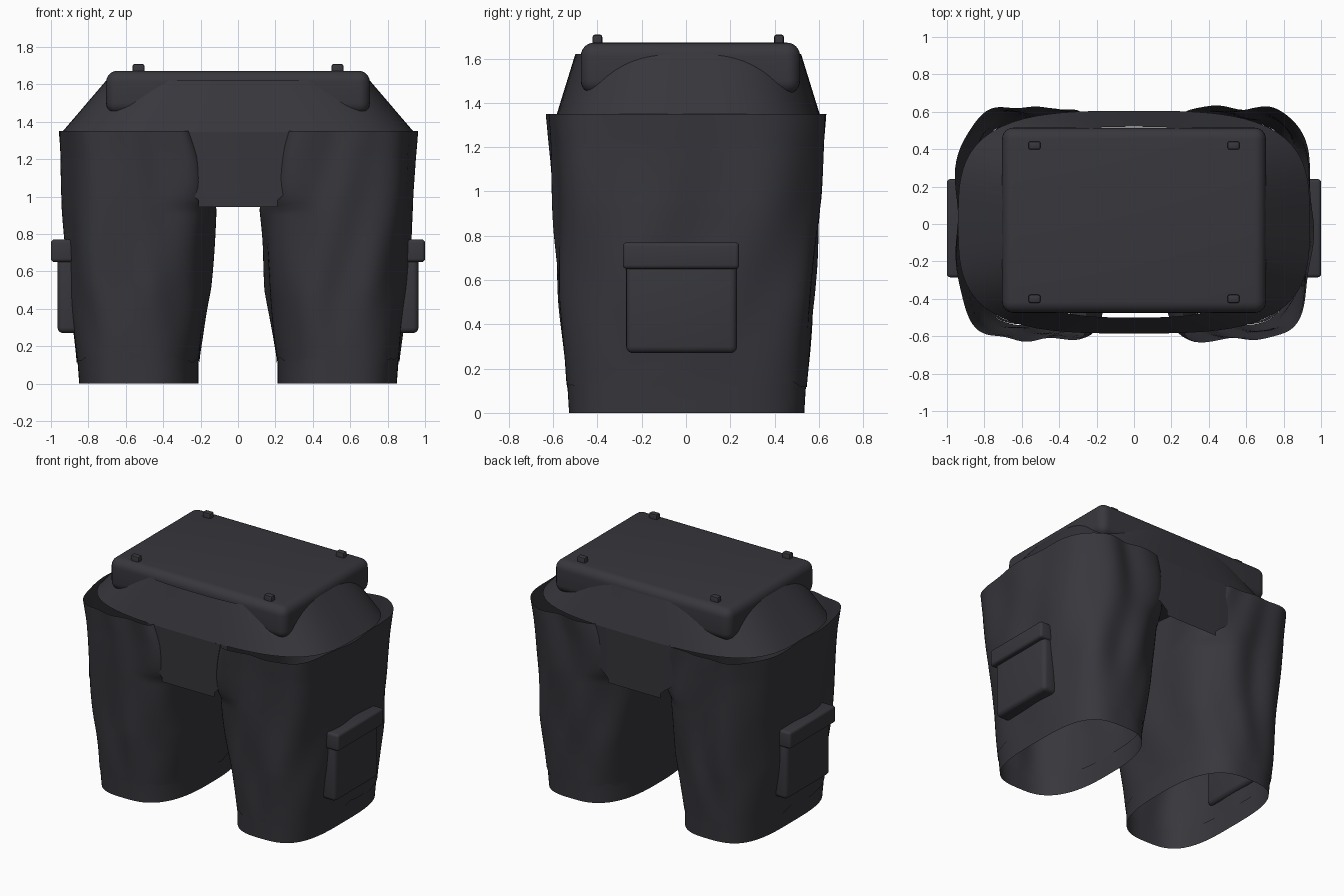
import bpy, bmesh, math
from math import sin, cos, pi

cube = bpy.data.objects.get("Cube")
if cube:
    bpy.data.objects.remove(cube, do_unlink=True)

fabric = bpy.data.materials.new("charcoal fabric")
fabric.use_nodes = True
charcoal = (0.038, 0.038, 0.046, 1)
fabric.diffuse_color = charcoal
fabric.node_tree.nodes["Principled BSDF"].inputs["Base Color"].default_value = charcoal


def finish(name, bm, angle=40):
    bmesh.ops.recalc_face_normals(bm, faces=bm.faces[:])
    mesh = bpy.data.meshes.new(name)
    bm.to_mesh(mesh)
    bm.free()
    obj = bpy.data.objects.new(name, mesh)
    bpy.context.collection.objects.link(obj)
    mesh.materials.append(fabric)
    bpy.ops.object.select_all(action='DESELECT')
    obj.select_set(True)
    bpy.context.view_layer.objects.active = obj
    bpy.ops.object.shade_smooth_by_angle(angle=math.radians(angle))
    return obj


def skin(name, rows, closed=True, angle=40):
    """Join rows of points into a sheet or an open tube."""
    bm = bmesh.new()
    grid = [[bm.verts.new(p) for p in row] for row in rows]
    n = len(rows[0])
    for low, high in zip(grid, grid[1:]):
        for i in range(n if closed else n - 1):
            j = (i + 1) % n
            bm.faces.new((low[i], low[j], high[j], high[i]))
    return finish(name, bm, angle)


def rounded_box(name, lo, hi, radius, segments=4):
    bm = bmesh.new()
    bmesh.ops.create_cube(bm, size=1)
    for v in bm.verts:
        for k in range(3):
            v.co[k] = (lo[k] + hi[k]) / 2 + v.co[k] * (hi[k] - lo[k])
    bmesh.ops.bevel(bm, geom=bm.edges[:], offset=radius, segments=segments,
                    profile=0.5, affect='EDGES')
    return finish(name, bm)


def squircle(t, n):
    """Unit rounded-square point at angle t."""
    k = (abs(cos(t)) ** n + abs(sin(t)) ** n) ** (-1 / n)
    return k * cos(t), k * sin(t)


# Leg sections: height, inner x, outer x, half depth, inner squareness
SECTIONS = [(0.0, .21, .85, .532, 2.7), (.13, .21, .86, .54, 2.7),
            (.5, .16, .895, .57, 2.8), (.93, .13, .925, .597, 3.2),
            (1.2, .205, .935, .61, 9), (1.35, .265, .945, .62, 14)]
AROUND = 112


def section(z):
    for a, b in zip(SECTIONS, SECTIONS[1:]):
        if z <= b[0]:
            f = (z - a[0]) / (b[0] - a[0])
            return [p + (q - p) * f for p, q in zip(a, b)]
    return SECTIONS[-1]


def leg_point(side, t, z, offset):
    _, inner, outer, depth, n = section(z)
    x, y = squircle(t, 3.3 if cos(t) > 0 else n)
    half = (outer - inner) / 2
    return (side * ((inner + outer) / 2 + x * (half + offset)),
            y * (depth + offset) + .003, z)


def folds(t, z, phase):
    """Long, steep cloth folds."""
    swell = 0.009 * sin(4 * t + 3 * z + phase) * sin(3.5 * z + 2 * t + phase)
    crease = 0.008 * sin(9 * t - 2.5 * z + sin(4 * z + phase))
    return (swell + crease) * min(1, max(0.15, (z - 0.1) * 2.5))


for side, word, phase in ((1, "left", 0.4), (-1, "right", 2.1)):
    angles = [2 * pi * i / AROUND for i in range(AROUND)]

    # Baggy trouser leg with an uneven lower edge
    rows = []
    for r in range(45):
        f = r / 44
        row = []
        for t in angles:
            start = 0.125 + 0.010 * sin(9 * t + phase) + 0.006 * sin(23 * t)
            z = start + (1.35 - start) * f
            row.append(leg_point(side, t, z, folds(t, z, phase) + 0.003))
        rows.append(row)
    skin(word + "_trouser_leg", rows, angle=60)

    # Smooth hem band tucked under the cloth
    skin(word + "_hem_band",
         [[leg_point(side, t, z, -0.001) for t in angles] for z in (0, 0.05, 0.1, 0.15)])

    # Cargo pocket and its flap
    for part, x0, x1, y0, y1, z0, z1, r in (
            ("pocket", .85, .965, -.27, .23, .27, .70, .03),
            ("pocket_flap", .88, 1.0, -.285, .24, .65, .77, .018)):
        xs = sorted((side * x0, side * x1))
        rounded_box(word + "_" + part, (xs[0], y0, z0), (xs[1], y1, z1), r)


# Sloping hip shell, wide at the waist of the legs
def hip_ring(f):
    a, b, z = .94 - .235 * f, .595 - .085 * f, 1.345 + .275 * f
    ring = []
    for i in range(96):
        x, y = squircle(2 * pi * i / 96, 3.3 - .3 * f)
        ring.append((a * x, b * y + .01, z))
    return ring


skin("hip_shell", [hip_ring(f / 6) for f in range(7)], angle=50)

# Crotch panels, front and back, narrowing near the lower edge
for sign, word in ((-1, "front"), (1, "back")):
    rows = []
    for r in range(13):
        f = r / 12
        width = .32 - .11 * min(1, max(0, (f - .7) / .2))
        row = []
        for i in range(17):
            x = width * (i / 8 - 1)
            y = (.595 - .015 * f) * (1 - abs(x / .94) ** 3.3) ** (1 / 3.3)
            row.append((x, sign * y + .01, 1.345 - .4 * f))
        rows.append(row)
    skin(word + "_crotch_panel", rows, closed=False)

# Waist block with four small studs
rounded_box("waist_block", (-.705, -.475, 1.44), (.705, .515, 1.672), .06, 6)
for sx in (-1, 1):
    for y in (-.40, .42):
        name = ("left" if sx > 0 else "right") + ("_front" if y < 0 else "_back") + "_stud"
        x = sx * .532
        rounded_box(name, (x - .032, y - .022, 1.64), (x + .032, y + .022, 1.708), .01, 2)
